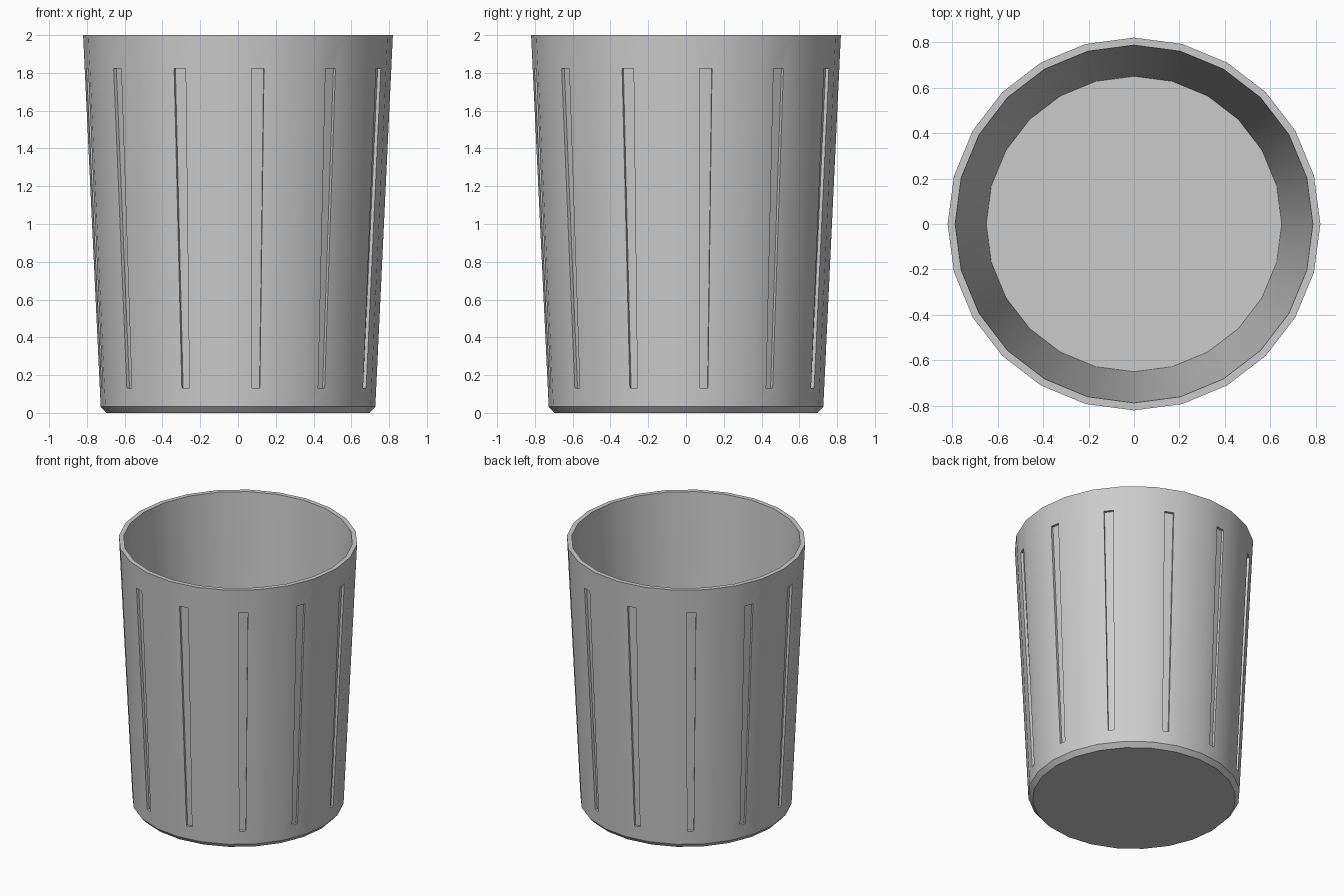
import bpy, bmesh
from math import cos, sin, pi
from mathutils import Vector

if "Cube" in bpy.data.objects:
    bpy.data.objects.remove(bpy.data.objects["Cube"])

SIDES = 24
STEP = 2 * pi / SIDES
R0, Z0, R1, Z1 = 0.727, 0.033, 0.82, 2.0   # tapered outer wall
GROOVE = ((0.132, 0.043), (1.824, 0.066))  # (height, width) at bottom and top
DEPTH = 0.018

bm = bmesh.new()


def ring(r, z):
    return [bm.verts.new((r * cos(i * STEP), r * sin(i * STEP), z)) for i in range(SIDES)]


def band(a, b, i):
    j = (i + 1) % SIDES
    bm.faces.new((a[i], a[j], b[j], b[i]))


def grooved_panel(a, b, i):
    # flat wall panel with a tapered recess in its middle
    j = (i + 1) % SIDES
    outer = [a[i], a[j], b[j], b[i]]
    ang = (i + 0.5) * STEP
    normal = Vector((cos(ang), sin(ang), 0))
    side = Vector((-sin(ang), cos(ang), 0))
    rim = []
    for (z, w), signs in zip(GROOVE, ((-1, 1), (1, -1))):
        r = (R0 + (R1 - R0) * (z - Z0) / (Z1 - Z0)) * cos(STEP / 2)
        for s in signs:
            rim.append(bm.verts.new(normal * r + side * (s * w / 2) + Vector((0, 0, z))))
    deep = [bm.verts.new(v.co - normal * DEPTH) for v in rim]
    for k in range(4):
        n = (k + 1) % 4
        bm.faces.new((outer[k], outer[n], rim[n], rim[k]))
        bm.faces.new((rim[k], rim[n], deep[n], deep[k]))
    bm.faces.new(deep)


# rings from underside, up the outside, over the rim and down the inside
base, foot, top, lip, floor = (ring(r, z) for r, z in
                               ((0.697, 0), (R0, Z0), (R1, Z1), (0.787, Z1), (0.65, 0.06)))
bm.faces.new(base[::-1])
bm.faces.new(floor)
for i in range(SIDES):
    band(base, foot, i)
    (grooved_panel if i % 2 == 0 else band)(foot, top, i)
    band(top, lip, i)
    band(lip, floor, i)
bmesh.ops.recalc_face_normals(bm, faces=bm.faces)

mesh = bpy.data.meshes.new("bin")
bm.to_mesh(mesh)
bm.free()
obj = bpy.data.objects.new("waste_bin", mesh)
bpy.context.collection.objects.link(obj)

# smooth round wall, crisp edges
bpy.context.view_layer.objects.active = obj
obj.select_set(True)
bpy.ops.object.shade_smooth_by_angle(angle=pi / 6)
